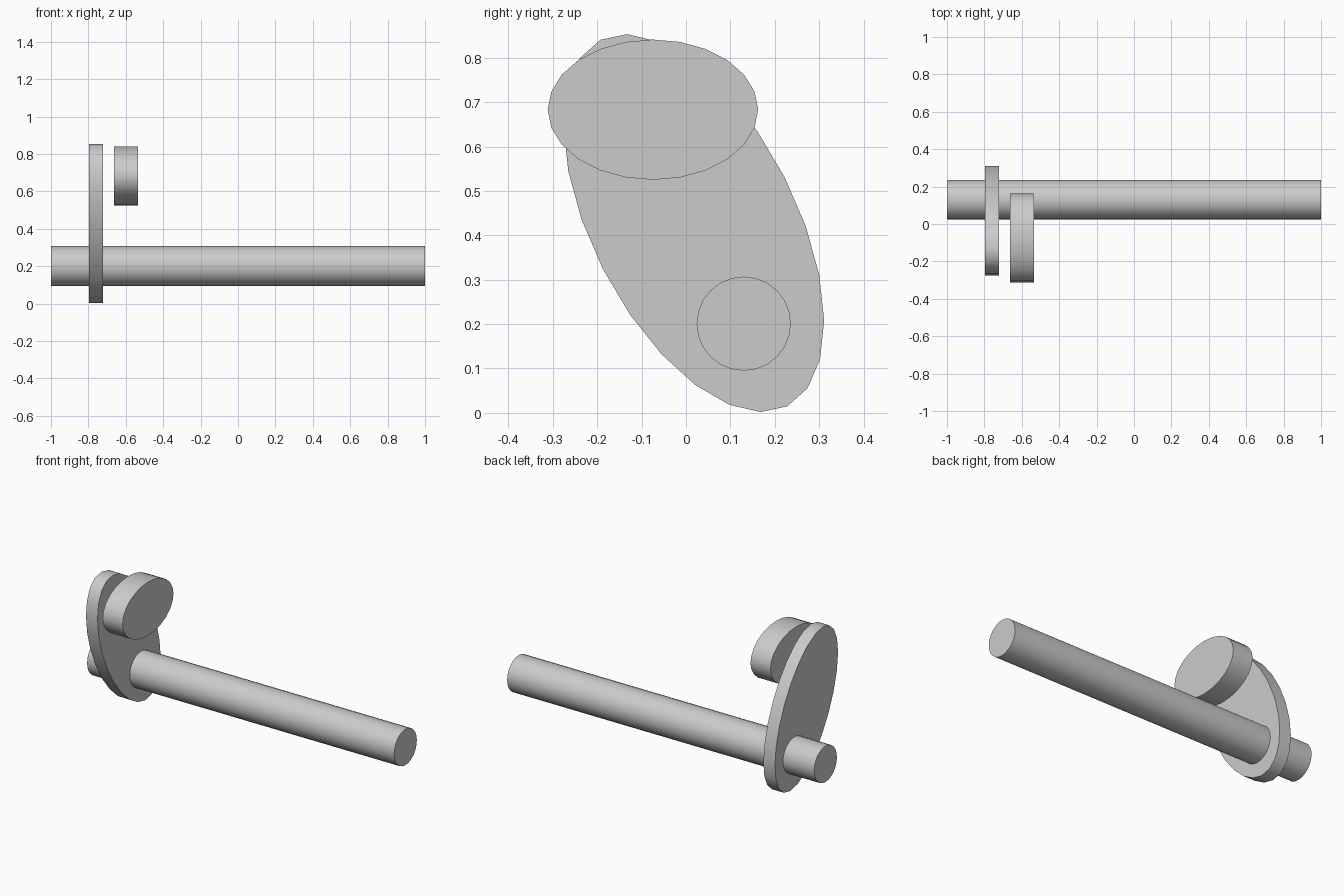
import bpy, bmesh
from math import cos, sin, tau
from mathutils import Vector

if "Cube" in bpy.data.objects:
    bpy.data.objects.remove(bpy.data.objects["Cube"])

SIDES = 24


def elliptic_disc(name, x0, x1, centre, axis_a, axis_b):
    """Solid extruded along x; its y-z outline is centre + a*cos(t) + b*sin(t)."""
    c, a, b = Vector(centre), Vector(axis_a), Vector(axis_b)
    bm = bmesh.new()
    ring = []
    for i in range(SIDES):
        t = tau * i / SIDES
        p = c + a * cos(t) + b * sin(t)
        ring.append(bm.verts.new((x0, p.x, p.y)))
    face = bm.faces.new(ring)
    ext = bmesh.ops.extrude_face_region(bm, geom=[face], use_keep_orig=True)
    top = [v for v in ext["geom"] if isinstance(v, bmesh.types.BMVert)]
    bmesh.ops.translate(bm, verts=top, vec=(x1 - x0, 0, 0))
    bmesh.ops.recalc_face_normals(bm, faces=bm.faces)
    mesh = bpy.data.meshes.new(name)
    bm.to_mesh(mesh)
    bm.free()
    obj = bpy.data.objects.new(name, mesh)
    bpy.context.collection.objects.link(obj)
    bpy.ops.object.select_all(action='DESELECT')
    obj.select_set(True)
    bpy.context.view_layer.objects.active = obj
    bpy.ops.object.shade_smooth_by_angle()
    return obj


# Long round shaft
elliptic_disc("shaft", -1.0, 1.0, (0.13, 0.201), (0.106, 0), (0, 0.106))
# Slanted oval crank plate around the shaft
elliptic_disc("crank_plate", -0.797, -0.722, (0.0175, 0.4275),
              (0.15, -0.4255), (0.2525, -0.0075))
# Flattened oval handle, standing just clear of the plate
elliptic_disc("handle", -0.664, -0.534, (-0.0745, 0.683), (0.237, 0), (0, 0.158))
